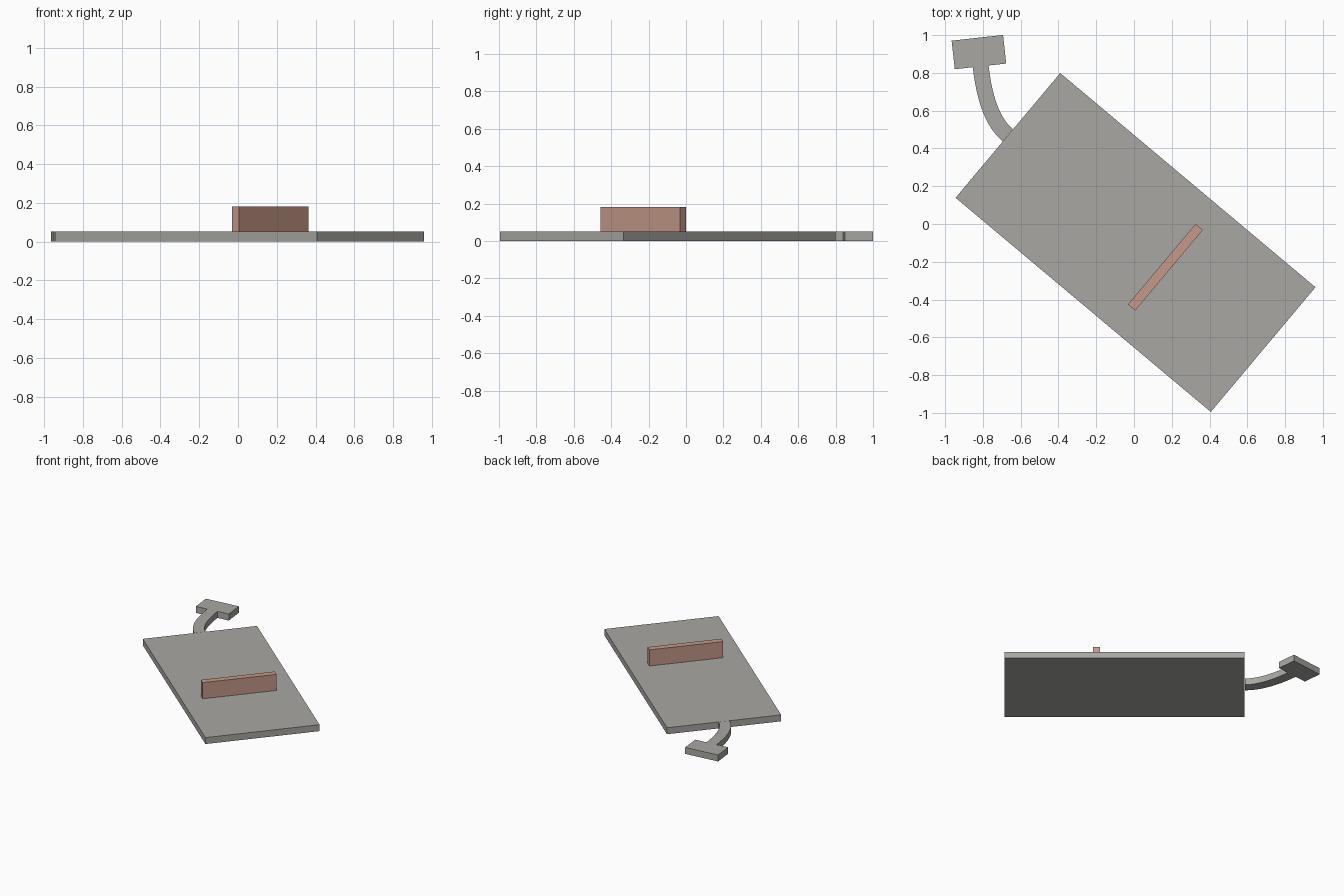
import bpy, bmesh, math
from mathutils import Vector, geometry

cube = bpy.data.objects.get("Cube")
if cube:
    bpy.data.objects.remove(cube, do_unlink=True)

THICK = 0.052
TILT = math.radians(-40)


def material(name, rgb):
    mat = bpy.data.materials.new(name)
    mat.use_nodes = True
    mat.diffuse_color = (*rgb, 1)
    mat.node_tree.nodes["Principled BSDF"].inputs["Base Color"].default_value = (*rgb, 1)
    return mat


grey = material("warm grey", (0.40, 0.39, 0.365))
clay = material("clay pink", (0.56, 0.32, 0.25))


def box(name, center, size, z0, z1, angle, mat):
    bpy.ops.mesh.primitive_cube_add(size=1, location=(*center, (z0 + z1) / 2),
                                    rotation=(0, 0, angle))
    ob = bpy.context.object
    ob.name = name
    ob.scale = (*size, z1 - z0)
    ob.data.materials.append(mat)
    return ob


def curved_bar(name, start, bend, end, width, height, mat, steps=16):
    # Quadratic bend expressed as a cubic curve, swept with a rectangular section
    a, b, c = (Vector((*p, 0)) for p in (start, bend, end))
    path = geometry.interpolate_bezier(a, a.lerp(b, 2 / 3), c.lerp(b, 2 / 3), c, steps + 1)
    bm = bmesh.new()
    rings = []
    for i, p in enumerate(path):
        t = i / steps
        along = ((b - a) * (1 - t) + (c - b) * t).normalized()
        side = Vector((-along.y, along.x, 0)) * width / 2
        up = Vector((0, 0, height))
        rings.append([bm.verts.new(v) for v in (p - side, p + side, p + side + up, p - side + up)])
    for r, s in zip(rings, rings[1:]):
        for k in range(4):
            n = (k + 1) % 4
            bm.faces.new((r[k], r[n], s[n], s[k]))
    bm.faces.new(rings[0])
    bm.faces.new(rings[-1])
    bmesh.ops.recalc_face_normals(bm, faces=bm.faces)
    mesh = bpy.data.meshes.new(name)
    bm.to_mesh(mesh)
    bm.free()
    mesh.materials.append(mat)
    ob = bpy.data.objects.new(name, mesh)
    bpy.context.collection.objects.link(ob)
    return ob


# Main slab and the upright divider across it
box("platform", (0.008, -0.098), (1.764, 0.862), 0, THICK, TILT, grey)
box("upright_panel", (0.166, -0.229), (0.05, 0.557), THICK, 0.182, TILT, clay)

# Curved walkway leading to the small end pad
curved_bar("curved_walkway", (-0.668, 0.47), (-0.782, 0.564), (-0.812, 0.837),
           0.084, THICK, grey)
box("end_pad", (-0.821, 0.91), (0.274, 0.152), 0, THICK, math.radians(6.3), grey)
